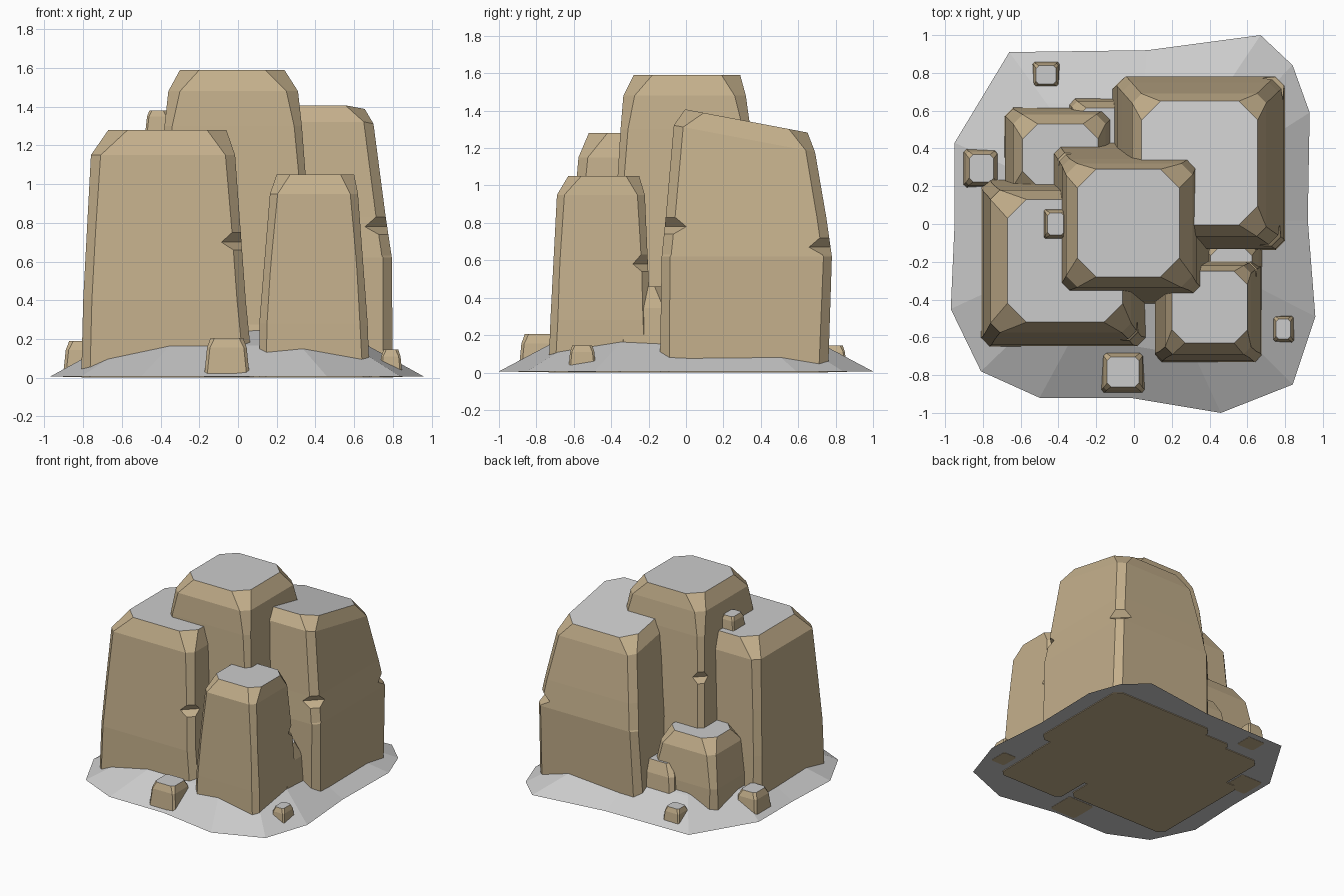
import bpy, bmesh

if "Cube" in bpy.data.objects:
    bpy.data.objects.remove(bpy.data.objects["Cube"])


def material(name, rgb):
    m = bpy.data.materials.new(name)
    m.diffuse_color = (*rgb, 1)
    m.use_nodes = True
    m.node_tree.nodes["Principled BSDF"].inputs["Base Color"].default_value = m.diffuse_color
    return m


ROCK = material("rock", (0.55, 0.43, 0.26))
SNOW = material("snow", (0.8, 0.8, 0.8))


def loft(name, rings, mats, top_mat):
    """Skin a stack of equal-count point rings and cap both ends."""
    bm = bmesh.new()
    rows = [[bm.verts.new(p) for p in r] for r in rings]
    n = len(rows[0])
    for a, b in zip(rows, rows[1:]):
        for i in range(n):
            j = (i + 1) % n
            bm.faces.new((a[i], a[j], b[j], b[i]))
    bm.faces.new(rows[0][::-1])
    bm.faces.new(rows[-1]).material_index = top_mat
    bmesh.ops.recalc_face_normals(bm, faces=bm.faces)
    me = bpy.data.meshes.new(name)
    bm.to_mesh(me)
    bm.free()
    for m in mats:
        me.materials.append(m)
    ob = bpy.data.objects.new(name, me)
    bpy.context.collection.objects.link(ob)
    return ob


def ring(z, rect, cuts, tilt=0):
    """Rectangle with four cut corners; tilt slopes it along y."""
    x0, x1, y0, y1 = rect
    a, b, c, d = cuts
    pts = [(x0, y0 + a), (x0 + a, y0), (x1 - b, y0), (x1, y0 + b),
           (x1, y1 - c), (x1 - c, y1), (x0 + d, y1), (x0, y1 - d)]
    ym = (y0 + y1) / 2
    return [(x, y, z + tilt * (y - ym)) for x, y in pts]


def rock(name, levels, tilt=0, notches=()):
    """levels: (z, rect, corner cut) from base to snowy top."""
    body = [(z, r, [c] * 4) for z, r, c in levels]
    # small chips along a vertical edge
    for corner, zn in notches:
        for dz, k in ((-0.04, 1), (0, 2.3), (0.05, 1)):
            z = zn + dz
            lo = max((l for l in body if l[0] < z), key=lambda l: l[0])
            hi = min((l for l in body if l[0] > z), key=lambda l: l[0])
            t = (z - lo[0]) / (hi[0] - lo[0])
            base = levels[0][2]
            cuts = [base] * 4
            cuts[corner] = base * k
            body.append((z, [p + t * (q - p) for p, q in zip(lo[1], hi[1])], cuts))
        body.sort(key=lambda l: l[0])
    n = len(body)
    rings = [ring(z, r, c, tilt if i >= n - 2 else 0)
             for i, (z, r, c) in enumerate(body)]
    return loft(name, rings, (ROCK, SNOW), 1)


# Snow mound
outline = [(-0.66, 0.91), (0.07, 0.92), (0.67, 1.0), (0.84, 0.84), (0.93, 0.59),
           (0.92, 0.02), (0.96, -0.49), (0.84, -0.85), (0.46, -1.0), (-0.02, -0.92),
           (-0.5, -0.92), (-0.81, -0.78), (-0.97, -0.45), (-0.95, 0), (-0.95, 0.43)]
loft("snow_mound", [[(x * s, y * s, z) for x, y in outline[::-1]]
                    for s, z in ((1, 0.006), (0.7, 0.165), (0.35, 0.27))], (SNOW,), 0)

# Tall columns
rock("center_column", [
    (0, (-0.46, 0.43, -0.43, 0.46), 0.035),
    (1.30, (-0.38, 0.33, -0.35, 0.345), 0.04),
    (1.48, (-0.36, 0.31, -0.335, 0.32), 0.06),
    (1.59, (-0.30, 0.24, -0.28, 0.29), 0.10)], notches=[(3, 0.98)])
rock("front_left_column", [
    (0, (-0.81, 0.08, -0.65, 0.24), 0.045),
    (0.40, (-0.80, 0.04, -0.64, 0.22), 0.045),
    (1.15, (-0.76, -0.015, -0.575, 0.18), 0.05),
    (1.28, (-0.67, -0.06, -0.52, 0.13), 0.10)], notches=[(1, 0.7)])
rock("back_right_column", [
    (0, (-0.12, 0.80, -0.14, 0.76), 0.05),
    (0.62, (-0.09, 0.795, -0.13, 0.78), 0.045),
    (1.25, (-0.01, 0.70, -0.065, 0.69), 0.05),
    (1.345, (0.04, 0.655, -0.005, 0.65), 0.10)], tilt=-0.19,
    notches=[(1, 0.78), (2, 0.67)])
rock("front_right_column", [
    (0, (0.11, 0.68, -0.735, -0.18), 0.035),
    (0.28, (0.11, 0.67, -0.725, -0.19), 0.04),
    (0.95, (0.165, 0.62, -0.69, -0.22), 0.04),
    (1.05, (0.20, 0.60, -0.63, -0.25), 0.07)], notches=[(2, 0.58)])
rock("back_left_column", [
    (0, (-0.69, -0.10, 0.08, 0.62), 0.05),
    (0.25, (-0.68, -0.11, 0.10, 0.61), 0.04),
    (0.50, (-0.64, -0.15, 0.15, 0.58), 0.05),
    (0.60, (-0.59, -0.19, 0.20, 0.53), 0.08)])

# Low rocks, pebbles and the little block perched on the front left column
small = [("back_wedge", (-0.36, 0.02, 0.34, 0.68), 0, 0.36, 0.06),
         ("right_wedge", (0.34, 0.69, -0.38, -0.06), 0, 0.46, 0.06),
         ("core_rock", (-0.05, 0.19, -0.44, 0.0), 0, 0.30, 0.03),
         ("perched_block", (-0.48, -0.35, -0.08, 0.08), 1.26, 1.38, 0.02),
         ("front_pebble", (-0.175, 0.06, -0.895, -0.67), 0.004, 0.205, 0.03),
         ("left_pebble", (-0.905, -0.71, 0.19, 0.40), 0.004, 0.19, 0.03),
         ("back_pebble", (-0.54, -0.39, 0.72, 0.86), 0.004, 0.145, 0.02),
         ("right_pebble", (0.73, 0.85, -0.63, -0.48), 0.004, 0.145, 0.02)]
for name, r, z0, z1, d in small:
    def inset(k):
        return (r[0] + k, r[1] - k, r[2] + k, r[3] - k)
    h = z1 - z0
    rock(name, [(z0, inset(0), d * 0.5), (z0 + 0.75 * h, inset(d * 0.5), d * 0.5),
                (z1, inset(d * 1.1), d * 0.7)])
